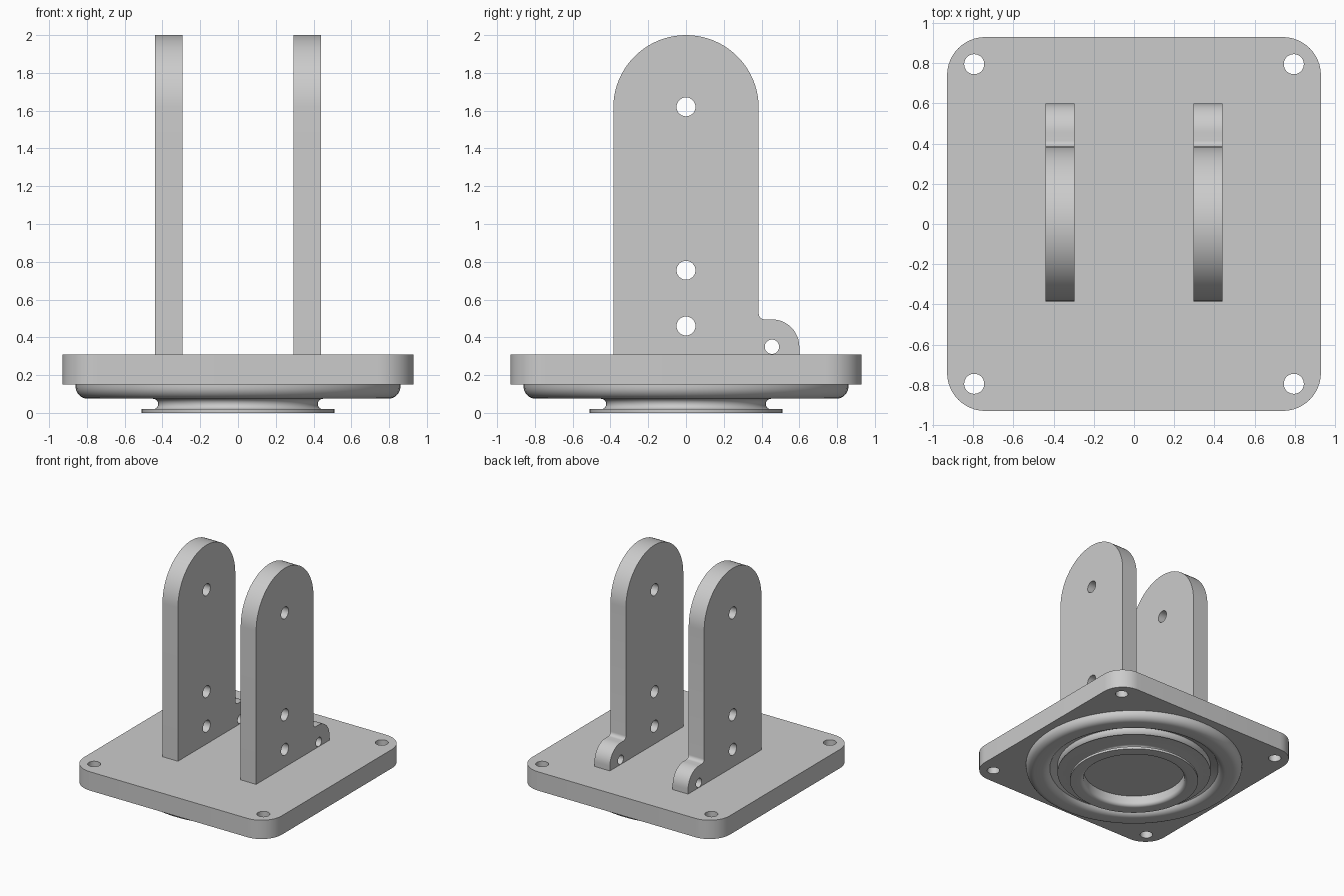
import bpy, bmesh
from math import sin, cos, pi, radians

cube = bpy.data.objects.get("Cube")
if cube:
    bpy.data.objects.remove(cube)

grey = bpy.data.materials.new("light_grey_metal")
grey.use_nodes = True
colour = (0.6, 0.6, 0.6, 1)
grey.diffuse_color = colour
grey.node_tree.nodes["Principled BSDF"].inputs["Base Color"].default_value = colour


def arc(cx, cy, r, a0, a1, n=12):
    """Points on an arc, angles in degrees."""
    steps = [radians(a0 + (a1 - a0) * i / n) for i in range(n + 1)]
    return [(cx + r * cos(a), cy + r * sin(a)) for a in steps]


def finish(name, bm):
    bmesh.ops.remove_doubles(bm, verts=bm.verts, dist=1e-5)
    bmesh.ops.recalc_face_normals(bm, faces=bm.faces)
    mesh = bpy.data.meshes.new(name)
    bm.to_mesh(mesh)
    bm.free()
    mesh.materials.append(grey)
    obj = bpy.data.objects.new(name, mesh)
    bpy.context.collection.objects.link(obj)
    return obj


def smooth(obj):
    bpy.ops.object.select_all(action='DESELECT')
    obj.select_set(True)
    bpy.context.view_layer.objects.active = obj
    bpy.ops.object.shade_smooth_by_angle(angle=radians(30))


def drilled_slab(name, outline, holes, place, depth):
    """Fill an outline with round holes, then extrude it along a direction."""
    bm = bmesh.new()
    loops = [outline] + [arc(u, v, r, 0, 360, 32)[:-1] for u, v, r in holes]
    edges = []
    for loop in loops:
        vs = [bm.verts.new(place(u, v)) for u, v in loop]
        edges += [bm.edges.new((a, b)) for a, b in zip(vs, vs[1:] + vs[:1])]
    bmesh.ops.triangle_fill(bm, edges=edges, use_beauty=True)
    made = bmesh.ops.extrude_face_region(bm, geom=bm.faces[:])
    moved = [g for g in made["geom"] if isinstance(g, bmesh.types.BMVert)]
    bmesh.ops.translate(bm, verts=moved, vec=depth)
    obj = finish(name, bm)
    smooth(obj)
    return obj


# Mounting plate with rounded corners and four bolt holes
half, corner, bolt = 0.93, 0.19, 0.795
c = half - corner
outline = (arc(c, c, corner, 0, 90) + arc(-c, c, corner, 90, 180)
           + arc(-c, -c, corner, 180, 270) + arc(c, -c, corner, 270, 360))
bolts = [(sx * bolt, sy * bolt, 0.05) for sx in (-1, 1) for sy in (-1, 1)]
drilled_slab("mounting_plate", outline, bolts,
             lambda u, v: (u, v, 0.15), (0, 0, 0.16))

# Upright fork arms, each with a round top and a small lug at the back
w = 0.385
profile = ([(-w, 0.31), (0.6, 0.31)] + arc(0.455, 0.35, 0.145, 0, 90)
           + arc(w + 0.03, 0.525, 0.03, 270, 180, 6)
           + arc(0, 2 - w, w, 0, 180, 40))
pins = [(0, 1.62, 0.05), (0, 0.755, 0.05), (0, 0.46, 0.05), (0.455, 0.35, 0.038)]
for side, x in (("left", 0.295), ("right", -0.44)):
    drilled_slab(side + "_fork_arm", profile, pins,
                 lambda u, v: (x, u, v), (0.145, 0, 0))

# Swivel race under the plate: bead, groove, shoulder, neck, flange and recess
race = ([(0.86, 0.15)] + arc(0.795, 0.14, 0.065, 0, -90, 8)
        + arc(0.73, 0.14, 0.065, -90, -165, 8)
        + arc(0.61, 0.13, 0.055, 180, 270, 8)[1:]
        + arc(0.45, 0.0475, 0.0275, 90, 270, 10)
        + [(0.51, 0.02), (0.51, 0), (0.43, 0)]
        + arc(0.43, 0.03, 0.03, 270, 180, 6)
        + [(0.4, 0.09), (0, 0.09)])
# Keep the groove and shoulder stepping inwards
race = race[:18] + arc(0.55, 0.135, 0.06, 0, -90, 8) + race[26:]
bm = bmesh.new()
vs = [bm.verts.new((r, 0, z)) for r, z in race]
es = [bm.edges.new(p) for p in zip(vs, vs[1:])]
bmesh.ops.spin(bm, geom=vs + es, cent=(0, 0, 0), axis=(0, 0, 1),
               angle=2 * pi, steps=96, use_duplicate=False)
smooth(finish("swivel_race", bm))
